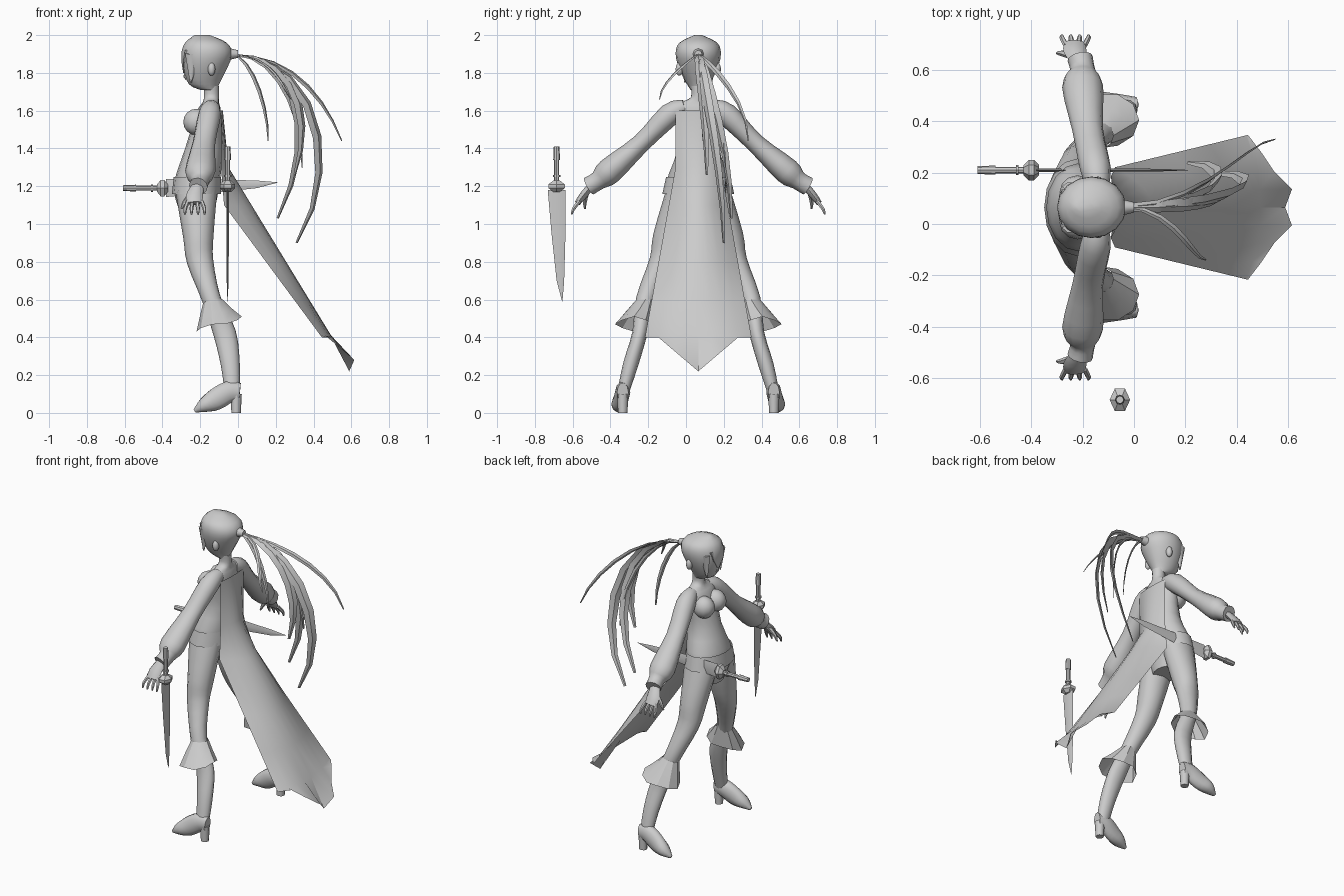
import bpy, bmesh, math
from mathutils import Vector, Matrix
from mathutils.geometry import interpolate_bezier

cube = bpy.data.objects.get("Cube")
if cube:
    bpy.data.objects.remove(cube, do_unlink=True)

MID = .065          # the figure's plane of symmetry
AXIS = {"X": Vector((1, 0, 0)), "Y": Vector((0, 1, 0)), "Z": Vector((0, 0, 1)),
        "diagonal": Vector((1, 1, 0)).normalized()}

grey = bpy.data.materials.new("plain_grey")
grey.use_nodes = True
grey.diffuse_color = (.6, .6, .6, 1)
grey.node_tree.nodes["Principled BSDF"].inputs["Base Color"].default_value = grey.diffuse_color


def finish(name, bm, angle=50):
    """Turn a bmesh into a shaded object with the shared material."""
    bmesh.ops.recalc_face_normals(bm, faces=bm.faces)
    mesh = bpy.data.meshes.new(name)
    bm.to_mesh(mesh)
    bm.free()
    mesh.materials.append(grey)
    obj = bpy.data.objects.new(name, mesh)
    bpy.context.collection.objects.link(obj)
    bpy.ops.object.select_all(action="DESELECT")
    obj.select_set(True)
    bpy.context.view_layer.objects.active = obj
    bpy.ops.object.shade_smooth_by_angle(angle=math.radians(angle))
    return obj


def skin(name, rows, closed=True, caps=True, angle=50):
    """Bridge rows of points into a surface."""
    bm = bmesh.new()
    grid = [[bm.verts.new(point) for point in row] for row in rows]
    count = len(grid[0])
    for upper, lower in zip(grid, grid[1:]):
        for i in range(count if closed else count - 1):
            j = (i + 1) % count
            bm.faces.new((upper[i], upper[j], lower[j], lower[i]))
    if closed and caps:
        bm.faces.new(grid[0])
        bm.faces.new(grid[-1])
    return finish(name, bm, angle)


def smooth(rings, steps=3):
    """Insert rings along a flowing curve through the given ones."""
    keys = [Vector((*ring[:4], ring[-1])) for ring in rings]
    keys = [keys[0], *keys, keys[-1]]
    result = []
    for a, b, c, d in zip(keys, keys[1:], keys[2:], keys[3:]):
        for step in range(steps):
            t = step / steps
            slope_in, slope_out = (c - a) / 2, (d - b) / 2
            bend = (c - b) * 3 - slope_in * 2 - slope_out
            twist = (b - c) * 2 + slope_in + slope_out
            result.append(b + slope_in * t + bend * t ** 2 + twist * t ** 3)
    return result + [keys[-1]]


def loft(name, rings, sides=12, ref="X", level=False, caps=True, angle=50):
    """Rings of (x, y, z, radius along ref, optional other radius) along a path."""
    centres = [Vector(ring[:3]) for ring in rings]
    last = len(rings) - 1
    rows = []
    for i, ring in enumerate(rings):
        along = (centres[min(i + 1, last)] - centres[max(i - 1, 0)]).normalized()
        along = AXIS["Z"] if level else along
        u = (AXIS[ref] - along * along.dot(AXIS[ref])).normalized() * ring[3]
        v = along.cross(u.normalized()) * ring[-1]
        turns = [k * math.tau / sides for k in range(sides)]
        rows.append([centres[i] + u * math.cos(a) + v * math.sin(a) for a in turns])
    return skin(name, rows, True, caps, angle)


def stack(name, levels, **options):
    """Level rings on the symmetry plane: (height, front x, back x, half width)."""
    rings = [((front + back) / 2, MID, z, (back - front) / 2, half)
             for z, front, back, half in levels]
    return loft(name, smooth(rings), 16, level=True, **options)


def ball(name, centre, radii):
    bm = bmesh.new()
    place = Matrix.Translation(centre) @ Matrix.Diagonal((*radii, 1))
    bmesh.ops.create_uvsphere(bm, u_segments=12, v_segments=8, radius=1, matrix=place)
    return finish(name, bm)


# Torso, neck and belt
stack("torso", [(1.73, -.18, -.1, .04), (1.67, -.18, -.1, .04), (1.64, -.19, -.1, .1),
                (1.59, -.22, -.09, .13), (1.4, -.28, -.08, .11), (1.2, -.34, -.1, .17),
                (1.04, -.3, -.13, .1)])
stack("belt", [(1.25, -.34, -.09, .17), (1.16, -.35, -.09, .19)], caps=False)

# Head with swept-back hair, nose and fringe
stack("head", [(1.71, -.2, -.11, .04), (1.74, -.26, -.1, .06), (1.82, -.29, -.06, .1),
               (1.9, -.3, -.03, .12), (1.96, -.28, -.06, .1), (2, -.23, -.15, .02)])
loft("nose", [(-.27, MID, 1.81, .01), (-.28, MID, 1.78, .01), (-.27, MID, 1.77, .01)], 6)
loft("fringe", [(-.27, MID, 1.92, .02, .08), (-.28, MID, 1.86, .02, .06),
                (-.28, MID, 1.8, .01)], 6)

# Ponytail: tie, then flat tapering strands that arc out and fall
ROOT = Vector((-.04, MID, 1.9))
loft("hair_tie", [(*ROOT, .03), (0, MID, 1.9, .02)], 8, ref="Y")
strands = {  # tip, outward reach, lean and lift of the fall, half width
    "long_outer": ((.55, .33, 1.44), .3, -.1, .25, .014),
    "long_inner": ((.21, .24, 1.03), .4, .2, .4, .03),
    "longest": ((.31, .2, .9), .45, .25, .4, .03),
    "short": ((.16, .09, 1.44), .1, 0, .2, .014),
    "middle": ((.3, .11, 1.26), .35, .1, .3, .03),
    "side": ((.28, -.14, 1.66), .2, -.05, .1, .012),
    "thin": ((.34, .21, 1.3), .25, 0, .3, .014),
}
for name, (tip, reach, lean, lift, width) in strands.items():
    tip = Vector(tip)
    path = interpolate_bezier(ROOT, ROOT + AXIS["X"] * reach,
                              tip + Vector((lean, 0, lift)), tip, 8)
    taper = [width * (.1 + math.sin(math.pi * (i + 1) / 8.5)) for i in range(8)]
    loft(f"{name}_hair_strand", [(*p, w, w / 3) for p, w in zip(path, taper)],
         4, ref="diagonal", angle=30)

# Cape: hangs from the shoulders, sweeps back and widens to a pointed hem
hem = [(.09, .18), (.12, .12), (.06, .06), (.03, 0), (0, 0)]
cape = []
for z in (1.6, 1.3, 1.1, .8, .6, .41, .4):
    drop = max(0, 1.3 - z)
    centre = .61 * drop - .05 - .1 * max(0, z - 1.3)
    edge = max(-.09, .74 * (1 - z))
    row = []
    for i in range(9):
        t = i / 4 - 1
        out, fall = hem[abs(i - 4)] if z == .4 else (0, 0)
        row.append((centre + (edge - centre) * t * t + out,
                    MID + (.12 + .18 * drop) * t, z - fall))
    cape.append(row)
skin("cape", cape, closed=False, angle=40)


def build_side(side, s):
    """Everything that is mirrored across the symmetry plane."""
    def paired(part, rings, *args, **options):
        placed = [(x, MID + s * y, z, *radii) for x, y, z, *radii in rings]
        return loft(f"{side}_{part}", smooth(placed), *args, **options)

    ball(f"{side}_breast", (-.22, MID + s * .06, 1.54), (.07, .065, .07))
    ball(f"{side}_ear", (-.14, MID + s * .1, 1.82), (.02, .02, .035))
    paired("side_lock", [(-.24, .08, 1.9, .04, .02), (-.25, .07, 1.75, .005)], 6)

    # Arm with full sleeve
    paired("sleeve", [(-.14, .07, 1.62, .04), (-.15, .15, 1.58, .06), (-.18, .3, 1.43, .06, .05),
                      (-.2, .47, 1.28, .08, .07), (-.2, .53, 1.23, .05), (-.21, .58, 1.2, .05)])

    # Hand
    paired("palm", [(-.21, .56, 1.21, .03, .02), (-.23, .61, 1.15, .045, .02),
                    (-.23, .64, 1.11, .04, .015)], 8)
    paired("thumb", [(-.24, .59, 1.17, .015), (-.28, .6, 1.12, .012), (-.3, .6, 1.08, .005)], 6)
    for k, finger in enumerate(("index", "middle", "ring", "little")):
        x = -.265 + k * .024
        spread = x + (k - 1.5) * .01
        paired(f"{finger}_finger", [(x, .63, 1.12, .011), (spread, .66, 1.08, .01),
                                    (spread, .67, 1.05, .005)], 6)

    # Leg and heeled boot
    paired("leg", [(-.22, .09, 1.17, .11, .08), (-.21, .16, .93, .08), (-.2, .2, .8, .07, .06),
                   (-.14, .28, .6, .05), (-.07, .31, .42, .06, .04), (-.04, .36, .25, .05, .04),
                   (-.03, .4, .1, .04, .03)])
    paired("boot_foot", [(.01, .4, .11, .03, .05), (-.05, .4, .11, .04, .06),
                         (-.12, .41, .07, .04, .06), (-.18, .42, .04, .04),
                         (-.23, .42, .01, .01)], 10, ref="Y")
    paired("boot_heel", [(-.01, .4, .1, .03), (-.01, .4, 0, .025)], 8, level=True)

    # Flared boot cuff with an uneven, tilted lip
    cuff = []
    for flare in (0, .5, 1):
        row = []
        for k in range(10):
            a = k * math.tau / 10
            out = (.05 + .07 * flare) * math.cos(a)
            across = (.05 + .055 * flare) * math.sin(a)
            lip = flare * (.25 * out + .01 * math.cos(3 * a))
            row.append((-.13 + .03 * flare + out, MID + s * (.28 + .06 * flare + across),
                        .6 - .13 * flare + lip))
        cuff.append(row)
    skin(f"{side}_boot_cuff", cuff, caps=False, angle=30)


for side, s in (("right", 1), ("left", -1)):
    build_side(side, s)


def sword(name, matrix):
    """A sword modelled point down around its guard, then placed."""
    parts = {
        "grip": ([(0, 0, .02, .013), (0, 0, .14, .013)], 8),
        "pommel": ([(0, 0, .14, .018), (0, 0, .21, .015)], 8),
        "collar": ([(0, 0, .05, .02), (0, 0, .06, .02)], 8),
        "guard": ([(0, 0, -.03, .02), (0, 0, -.01, .04, .05), (0, 0, .01, .04, .05),
                   (0, 0, .03, .02)], 6),
        "blade": ([(0, 0, -.02, .007, .047), (0, .01, -.25, .007, .037),
                   (0, .02, -.5, .005, .02), (0, .03, -.61, .001)], 4),
    }
    for part, (rings, sides) in parts.items():
        loft(f"{name}_{part}", rings, sides, level=True, angle=25).data.transform(matrix)


sword("floating_sword", Matrix.Translation((-.055, -.685, 1.2)))
quarter_turns = Matrix((-AXIS["Z"], AXIS["X"], AXIS["Y"])).to_4x4()
sword("belt_sword", Matrix.Translation((-.4, .21, 1.19)) @ quarter_turns)
